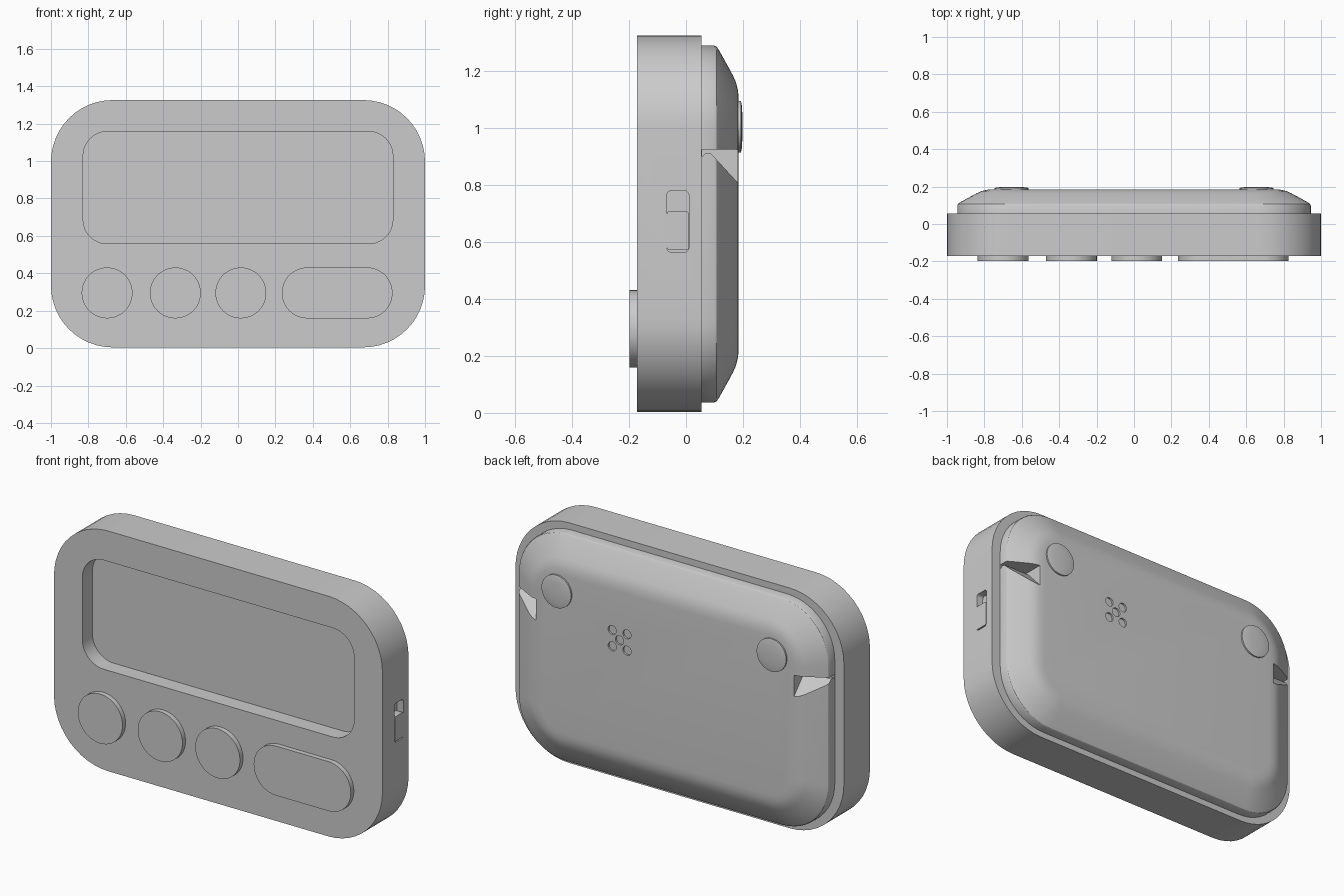
import bpy, bmesh
from math import sin, cos, pi

if "Cube" in bpy.data.objects:
    bpy.data.objects.remove(bpy.data.objects["Cube"])


def rounded(y, x0, x1, z0, z1, r, n=12):
    """Rounded rectangle loop in the XZ plane at depth y."""
    pts = []
    corners = [(x1 - r, z1 - r), (x0 + r, z1 - r), (x0 + r, z0 + r), (x1 - r, z0 + r)]
    for q, (cx, cz) in enumerate(corners):
        for i in range(n + 1):
            a = (q + i / n) * pi / 2
            pts.append((cx + r * cos(a), y, cz + r * sin(a)))
    return pts


def circle(y, cx, cz, r, n=48):
    return [(cx + r * cos(2 * pi * i / n), y, cz + r * sin(2 * pi * i / n)) for i in range(n)]


def loft(name, loops):
    """Skin matching loops and cap both ends."""
    bm = bmesh.new()
    rings = [[bm.verts.new(p) for p in loop] for loop in loops]
    for a, b in zip(rings, rings[1:]):
        for i in range(len(a)):
            j = (i + 1) % len(a)
            bm.faces.new((a[i], a[j], b[j], b[i]))
    bm.faces.new(rings[0])
    bm.faces.new(rings[-1])
    bmesh.ops.recalc_face_normals(bm, faces=bm.faces[:])
    mesh = bpy.data.meshes.new(name)
    bm.to_mesh(mesh)
    bm.free()
    ob = bpy.data.objects.new(name, mesh)
    bpy.context.collection.objects.link(ob)
    return ob


def activate(ob):
    bpy.ops.object.select_all(action='DESELECT')
    ob.select_set(True)
    bpy.context.view_layer.objects.active = ob


def cut(ob, cutter):
    mod = ob.modifiers.new("cut", 'BOOLEAN')
    mod.operation = 'DIFFERENCE'
    mod.solver = 'EXACT'
    mod.object = cutter
    activate(ob)
    bpy.ops.object.modifier_apply(modifier=mod.name)
    bpy.data.objects.remove(cutter, do_unlink=True)


def side_block(name, profile, xa, xb):
    """Extrude a (y, z) profile along x."""
    return loft(name, [[(x, y, z) for y, z in profile] for x in (xa, xb)])


def yz_rounded(y0, y1, z0, z1, r):
    return [(x, z) for x, _, z in rounded(0, y0, y1, z0, z1, r, 4)]


# Front shell with the recessed screen
shell = loft("front_shell", [
    rounded(0.055, -1, 1, 0.004, 1.326, 0.33),
    rounded(-0.172, -1, 1, 0.004, 1.326, 0.33),
    rounded(-0.172, -0.828, 0.828, 0.558, 1.158, 0.13),
    rounded(-0.085, -0.828, 0.828, 0.558, 1.158, 0.13)])

# Side slide switch
cut(shell, side_block("switch_slot", yz_rounded(-0.067, 0.01, 0.565, 0.78, 0.015), 0.96, 1.05))
side_block("slide_switch", yz_rounded(-0.066, 0.009, 0.572, 0.708, 0.008), 0.955, 1.001)

# Back cover with sloped rim
cover_profile = [(0.045, 0, 0.29), (0.1, 0, 0.29), (0.108, 0.004, 0.285), (0.116, 0.016, 0.275),
                 (0.145, 0.068, 0.24), (0.165, 0.105, 0.21), (0.176, 0.13, 0.18),
                 (0.183, 0.16, 0.15), (0.185, 0.19, 0.12)]
cover = loft("back_cover", [rounded(y, -0.945 + d, 0.945 - d, 0.037 + d, 1.29 - d, r)
                            for y, d, r in cover_profile])

# Thumb notches on both sides of the battery door
notch = [(0.057, 0.925), (0.057, 0.9), (0.068, 0.911), (0.088, 0.911), (0.2, 0.789), (0.2, 0.925)]
for s in (-1, 1):
    cut(cover, side_block("notch_cutter", notch, s * 0.785, s * 1.05))

# Speaker holes
for dx, dz in ((0, 0), (-1, -1), (-1, 1), (1, -1), (1, 1)):
    x, z = 0.275 + dx * 0.045, 0.835 + dz * 0.045
    cut(cover, loft("hole_cutter", [circle(y, x, z, 0.025, 24) for y in (0.175, 0.22)]))

# Front buttons
for i, x in enumerate((-0.7, -0.335, 0.015)):
    loft(f"round_button_{i + 1}", [circle(y, x, 0.295, 0.136) for y in (-0.15, -0.199)])
loft("wide_button", [rounded(y, 0.235, 0.826, 0.159, 0.431, 0.135) for y in (-0.15, -0.199)])

# Back feet, slightly domed
for side, x in (("left", -0.655), ("right", 0.655)):
    loft(f"back_foot_{side}", [circle(y, x, 1.005, r) for y, r in
                               ((0.17, 0.09), (0.193, 0.09), (0.196, 0.075), (0.198, 0.045), (0.199, 0.015))])

for ob in list(bpy.data.objects):
    activate(ob)
    bpy.ops.object.shade_smooth_by_angle(angle=0.5)
